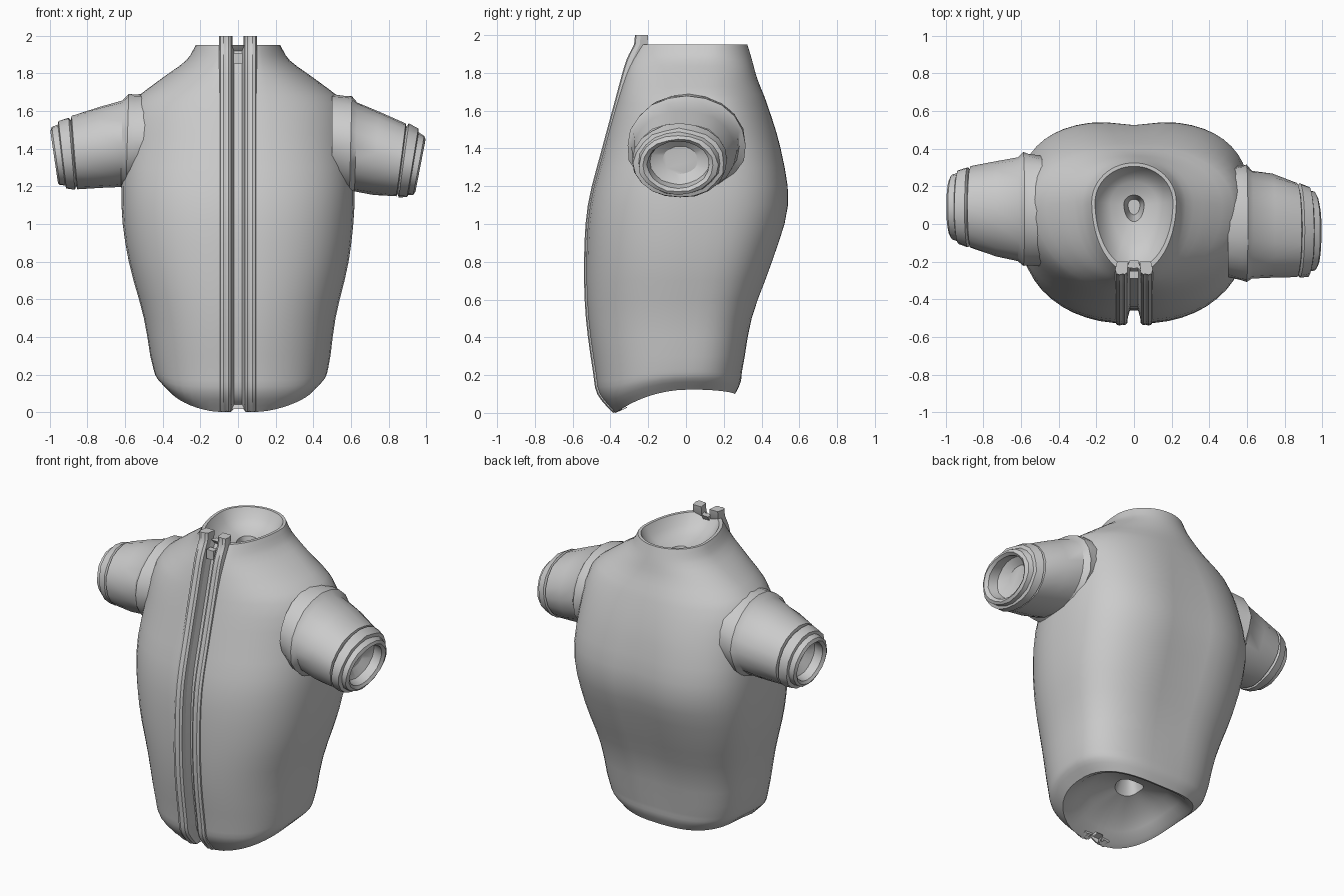
import bpy, bmesh, math, random
from mathutils import Vector

if "Cube" in bpy.data.objects:
    bpy.data.objects.remove(bpy.data.objects["Cube"])

random.seed(4)


def loft(name, rings, angle=35):
    """Skin equal-length closed rings and cap both ends."""
    bm = bmesh.new()
    vs = [[bm.verts.new(p) for p in r] for r in rings]
    n = len(vs[0])
    for a, b in zip(vs, vs[1:]):
        for i in range(n):
            j = (i + 1) % n
            bm.faces.new((a[i], a[j], b[j], b[i]))
    bm.faces.new(vs[0])
    bm.faces.new(vs[-1])
    bmesh.ops.recalc_face_normals(bm, faces=bm.faces)
    me = bpy.data.meshes.new(name)
    bm.to_mesh(me)
    bm.free()
    ob = bpy.data.objects.new(name, me)
    bpy.context.collection.objects.link(ob)
    bpy.ops.object.select_all(action='DESELECT')
    ob.select_set(True)
    bpy.context.view_layer.objects.active = ob
    bpy.ops.object.shade_smooth_by_angle(angle=math.radians(angle))


def smooth_rows(keys, sub=3):
    """Smooth curve through the key rows; the first column is the parameter."""
    keys = [Vector(k) for k in keys]

    def slope(i):
        a, b = keys[max(i - 1, 0)], keys[min(i + 1, len(keys) - 1)]
        return (b - a) / (b[0] - a[0])

    out = []
    for i in range(len(keys) - 1):
        a, b = keys[i], keys[i + 1]
        h = b[0] - a[0]
        for s in range(sub):
            t = s / sub
            w = t * t * (3 - 2 * t)
            out.append(a * (1 - w) + b * w + slope(i) * (h * t * (1 - t) ** 2)
                       - slope(i + 1) * (h * t * t * (1 - t)))
    return out + [keys[-1]]


def hem(x, y):
    """Hem height: low at the front, higher towards the sides and back."""
    t = min(max((y + 0.37) / 0.4, 0), 1)
    return 0.10 * t * (2 - t) + 0.03 * min(1, (abs(x) / 0.43) ** 2)


def torso_ring(z, hw, front, back, groove=0.07):
    """Squarish oval with a zip groove in front and a shallow dip down the spine."""
    yc = 0.08 * z - 0.04
    n_front = 2.4 - 0.4 * min(max((z - 1.2) / 0.5, 0), 1)
    n_back = n_front + 0.45 * min(max((1.75 - z) / 0.4, 0), 1)
    tilt = max(0, 1 - z / 0.27)
    spine = 0.025 * math.sin(math.pi * z / 2) ** 2

    def at(t):
        c = math.cos(t)
        n = n_front if c > 0 else n_back
        x = hw * abs(math.sin(t)) ** (2 / n)
        y = yc + ((front if c > 0 else back) - yc) * abs(c) ** (2 / n)
        if c < 0:
            y -= spine * math.exp(-(x / 0.13) ** 2)
        return x, y

    def angle(x):
        return math.asin((x / hw) ** (n_front / 2))

    half = [(x, at(angle(x))[1] + d * groove) for x, d in ((0, 1), (0.022, 1), (0.04, 0.1))]
    t0, steps = angle(0.1), 24
    half += [at(t0 + (math.pi - t0) * i / steps) for i in range(steps)] + [(0, at(math.pi)[1])]
    pts = half + [(-x, y) for x, y in half[-2:0:-1]]
    lean = 0.018 * max(0, 1 - z)
    return [Vector((x + lean * (x / hw) ** 2, y, z + tilt * hem(x, y))) for x, y in pts]


def inset(row, pivot, steps):
    """Shrunken groove-free copies of a row: scale about the pivot and shift in z."""
    p, ring = Vector(pivot), torso_ring(*row, groove=0)
    return [[p + (v - p) * s + Vector((0, 0, dz)) for v in ring] for s, dz in steps]


# torso outline: z, half width, front y, back y
ROWS = smooth_rows([
    (0.0, 0.385, -0.38, 0.26), (0.1, 0.445, -0.46, 0.29), (0.2, 0.465, -0.48, 0.30),
    (0.5, 0.51, -0.52, 0.355), (0.8, 0.585, -0.53, 0.465), (1.1, 0.62, -0.51, 0.55),
    (1.4, 0.605, -0.435, 0.51), (1.64, 0.565, -0.37, 0.435), (1.77, 0.41, -0.335, 0.38),
    (1.87, 0.275, -0.305, 0.35), (1.95, 0.225, -0.265, 0.325)])
body = [torso_ring(*r) for r in ROWS]
# hollows at the hem and inside the collar, each ending in a small pit
lower = inset(ROWS[0], (0, -0.04, 0.1), [(0.92, 0.01), (0.78, 0.05), (0.6, 0.10), (0.22, 0.13), (0.14, 0.22)])
upper = inset(ROWS[-1], (0, 0.1, 1.95), [(0.92, 0), (0.78, -0.06), (0.55, -0.10), (0.24, -0.12), (0.14, -0.22)])
loft("jacket_body", lower[::-1] + body + upper)

# sleeve rings: position along the arm, thickness (seam, arm, two cuff bands, hollow)
BANDS = [(0, 0.9), (0.15, 1.0), (0.21, 1.05), (0.27, 0.98), (0.5, 1.04), (0.78, 1.08), (0.79, 1), (0.81, 1.1),
         (0.91, 1.1), (0.92, 1), (0.98, 1), (1, 0.9), (0.97, 0.78), (0.85, 0.7), (0.78, 0.4)]


def sleeve(name, start, end, segs=20):
    """Start and end section: top x, top z, bottom x, bottom z, y min, y max."""
    rings = []
    for t, s in BANDS:
        tx, tz, bx, bz, y0, y1 = Vector(start).lerp(Vector(end), t)
        c = Vector(((tx + bx) / 2, (y0 + y1) / 2, (tz + bz) / 2))
        u, v = Vector((tx - bx, 0, tz - bz)) * s / 2, Vector((0, (y1 - y0) * s / 2, 0))
        ring = []
        for i in range(segs):
            a = math.tau * i / segs
            ring.append(c + (u * math.cos(a) + v * math.sin(a)) * random.uniform(0.98, 1.02))
        rings.append(ring)
    loft(name, rings, 30)


sleeve("sleeve_right", (0.50, 1.72, 0.50, 1.17, -0.31, 0.34), (1.0, 1.465, 0.94, 1.155, -0.25, 0.165))
sleeve("sleeve_left", (-0.47, 1.72, -0.50, 1.19, -0.25, 0.39), (-1.0, 1.51, -0.955, 1.205, -0.075, 0.26))

# raised zip plackets swept along the front outline
path = [Vector((0, -0.34, 0.015)), Vector((0, -0.385, 0))]
path += [Vector((0, r[2] - 0.01, r[0])) for r in ROWS[1:]] + [Vector((0, -0.27, 2.0))]
PROFILE = [(0.03, 0.07), (0.036, 0.012), (0.05, 0.002), (0.06, 0.005), (0.078, 0),
           (0.094, 0.006), (0.1, 0.03), (0.09, 0.07)]
for side, label in ((1, "right"), (-1, "left")):
    rings = []
    for i, p in enumerate(path):
        t = (path[min(i + 1, len(path) - 1)] - path[max(i - 1, 0)]).normalized()
        inward = Vector((0, t.z, -t.y)) if 1 < i < len(path) - 3 else Vector((0, i > 1, i < 2))
        rings.append([p + inward * d + Vector((side * x, 0, 0)) for x, d in PROFILE])
    loft("zip_placket_" + label, rings, 25)

# zip pull near the collar
bpy.ops.mesh.primitive_cube_add(size=1, location=(0, -0.27, 1.88))
bpy.context.object.name = "zip_pull"
bpy.context.object.scale = (0.05, 0.04, 0.06)
